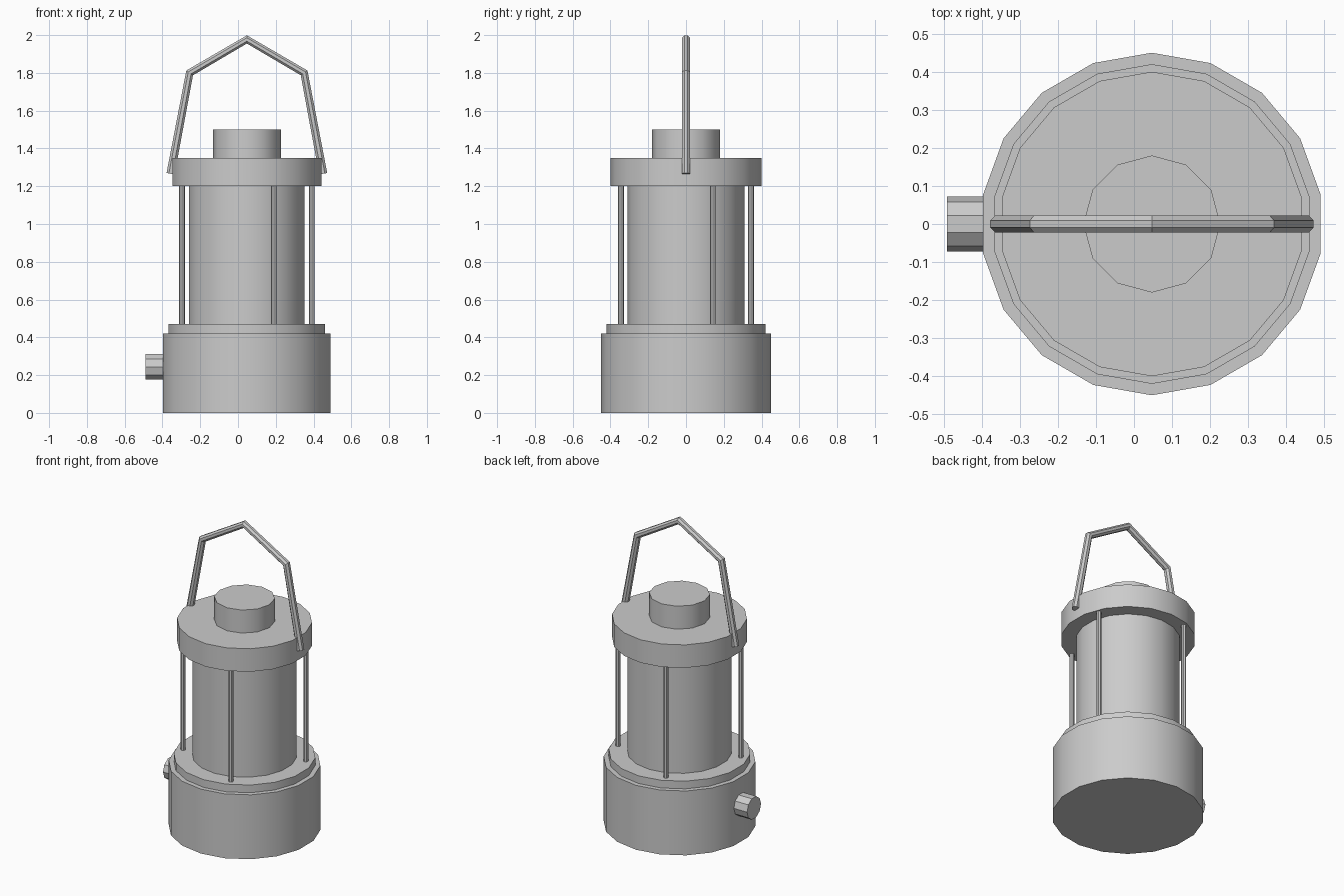
import bpy
import math

if "Cube" in bpy.data.objects:
    bpy.data.objects.remove(bpy.data.objects["Cube"])

CX = 0.047  # lantern axis; the side knob shifts it off centre


def smooth(obj):
    bpy.ops.object.select_all(action='DESELECT')
    obj.select_set(True)
    bpy.context.view_layer.objects.active = obj
    bpy.ops.object.shade_smooth_by_angle(angle=math.radians(35))


def cylinder(name, sides, radius, z0, z1, x=CX, y=0.0):
    bpy.ops.mesh.primitive_cylinder_add(vertices=sides, radius=radius, depth=z1 - z0,
                                        location=(x, y, (z0 + z1) / 2))
    obj = bpy.context.object
    obj.name = name
    smooth(obj)
    return obj


# Stacked body
cylinder("base", 18, 0.45, 0.0, 0.42)
cylinder("base_rim", 18, 0.42, 0.42, 0.47)
cylinder("globe", 18, 0.31, 0.47, 1.20)
cylinder("cap", 18, 0.40, 1.20, 1.35)
cylinder("chimney", 12, 0.18, 1.35, 1.50)

# Four guard rods around the globe
for i in range(4):
    a = math.radians(22.5 + 90 * i)
    cylinder(f"guard_rod_{i + 1}", 8, 0.015, 0.47, 1.20,
             CX + 0.372 * math.cos(a), 0.372 * math.sin(a))

# Side knob
bpy.ops.mesh.primitive_cylinder_add(vertices=10, radius=0.072, depth=0.12,
                                    location=(-0.431, 0, 0.244),
                                    rotation=(0, math.pi / 2, 0))
knob = bpy.context.object
knob.name = "side_knob"
smooth(knob)

# Bail handle: angular path with a round section
half = [(0.404, 1.266), (0.303, 1.80)]
path = [(-x, z) for x, z in half] + [(0, 1.977)] + half[::-1]
curve = bpy.data.curves.new("handle", 'CURVE')
curve.dimensions = '3D'
curve.bevel_depth = 0.0235
curve.bevel_resolution = 2
curve.use_fill_caps = True
spline = curve.splines.new('POLY')
spline.points.add(len(path) - 1)
for p, (x, z) in zip(spline.points, path):
    p.co = (CX + x, 0, z, 1)
    p.tilt = math.pi / 8
handle = bpy.data.objects.new("handle", curve)
bpy.context.collection.objects.link(handle)
bpy.ops.object.select_all(action='DESELECT')
handle.select_set(True)
bpy.context.view_layer.objects.active = handle
bpy.ops.object.convert(target='MESH')
handle = bpy.context.object
handle.name = "handle"
smooth(handle)
